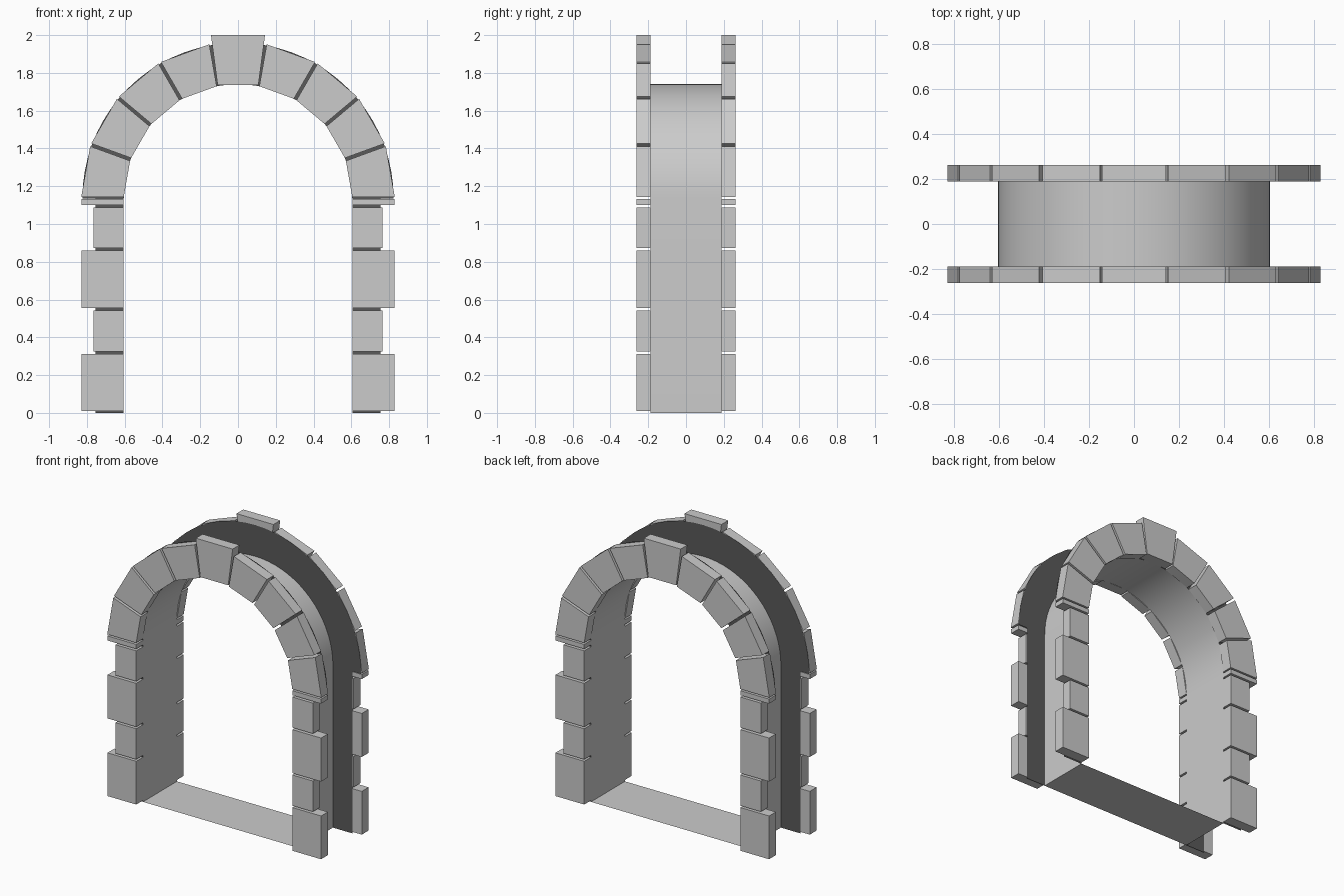
import bpy, bmesh, math
from mathutils import Vector

if "Cube" in bpy.data.objects:
    bpy.data.objects.remove(bpy.data.objects["Cube"])

R_IN, R_OUT, ZC = 0.605, 0.83, 1.135     # arch radii and springing height
Y_IN, Y_OUT = 0.188, 0.263               # depth of the facing stones
GAP = 0.008                              # half of a joint
SEG = 36


def finish(name, bm, dark=False, fix=True):
    if fix:
        bmesh.ops.recalc_face_normals(bm, faces=bm.faces[:])
    me = bpy.data.meshes.new(name)
    bm.to_mesh(me)
    bm.free()
    ob = bpy.data.objects.new(name, me)
    bpy.context.collection.objects.link(ob)
    if dark:
        me.materials.append(mortar)
    return ob


def stone(name, pts, y0, y1):
    # Extrude an x/z outline between two depths
    bm = bmesh.new()
    a = [bm.verts.new((x, y0, z)) for x, z in pts]
    b = [bm.verts.new((x, y1, z)) for x, z in pts]
    n = len(pts)
    bm.faces.new(a)
    bm.faces.new(b[::-1])
    for i in range(n):
        j = (i + 1) % n
        bm.faces.new((a[i], b[i], b[j], a[j]))
    return finish(name, bm)


def polar(r, deg, off=0.0):
    # Point on the arch, shifted sideways along the tangent by off
    t = math.radians(deg)
    return (r * math.cos(t) - off * math.sin(t),
            ZC + r * math.sin(t) + off * math.cos(t))


mortar = bpy.data.materials.new("mortar_dark")
mortar.diffuse_color = (0.1, 0.1, 0.1, 1)
mortar.use_nodes = True
mortar.node_tree.nodes["Principled BSDF"].inputs["Base Color"].default_value = mortar.diffuse_color

# Jamb stones: outer x, bottom z, top z
jambs = [(0.828, 0.01, 0.313), (0.765, 0.326, 0.541), (0.828, 0.554, 0.859),
         (0.765, 0.873, 1.087), (0.828, 1.10, 1.132)]

for side, s in (("front", -1), ("back", 1)):
    y0, y1 = s * Y_IN, s * Y_OUT
    for hand, m in (("right", 1), ("left", -1)):
        for i, (x, z0, z1) in enumerate(jambs):
            part = "impost" if i == 4 else "jamb_stone"
            stone(f"{side}_{hand}_{part}_{i}",
                  [(m * R_IN, z0), (m * x, z0), (m * x, z1), (m * R_IN, z1)], y0, y1)

    # Wedge stones of the arch, keystone in the middle
    for k in range(9):
        if k == 4:
            pts = [(-0.108, 1.737), (0.108, 1.737), (0.143, 2.0), (-0.143, 2.0)]
            stone(f"{side}_keystone", pts, y0, y1)
            continue
        a, b = k * 20, k * 20 + 20
        stone(f"{side}_arch_stone_{k}",
              [polar(R_IN, a, GAP), polar(R_OUT, a, GAP),
               polar(R_OUT, b, -GAP), polar(R_IN, b, -GAP)], y0, y1)

    # Thin mortar backing seen in the joints
    bm = bmesh.new()
    y = s * (Y_IN - 0.001)
    inner = [polar(R_IN, 180 * i / SEG) for i in range(SEG + 1)]
    outer = [polar(R_OUT - 0.006, 180 * i / SEG) for i in range(SEG + 1)]
    vi = [bm.verts.new((x, y, z)) for x, z in inner]
    vo = [bm.verts.new((x, y, z)) for x, z in outer]
    for i in range(SEG):
        bm.faces.new((vi[i], vo[i], vo[i + 1], vi[i + 1]))
    for m in (1, -1):
        q = [(R_IN, 0), (0.755, 0), (0.755, ZC), (R_IN, ZC)]
        bm.faces.new([bm.verts.new((m * x, y, z)) for x, z in q])
    finish(f"{side}_mortar_backing", bm, dark=True)

# Smooth passage lining
bm = bmesh.new()
path = [(R_IN, 0)] + [polar(R_IN, 180 * i / SEG) for i in range(SEG + 1)] + [(-R_IN, 0)]
f = [bm.verts.new((x, -Y_IN, z)) for x, z in path]
b = [bm.verts.new((x, Y_IN, z)) for x, z in path]
for i in range(len(path) - 1):
    bm.faces.new((f[i], f[i + 1], b[i + 1], b[i]))
for face in bm.faces:
    face.smooth = True
    # Make the lining face into the passage
    face.normal_update()
    c = face.calc_center_median() - Vector((0, 0, min(face.calc_center_median().z, ZC)))
    c.y = 0
    if face.normal.dot(c) > 0:
        face.normal_flip()
finish("passage_lining", bm, fix=False)

# Floor sheet
bm = bmesh.new()
bm.faces.new([bm.verts.new(p) for p in ((-R_IN, -Y_IN, 0), (R_IN, -Y_IN, 0),
                                        (R_IN, Y_IN, 0), (-R_IN, Y_IN, 0))])
finish("floor", bm, fix=False)
